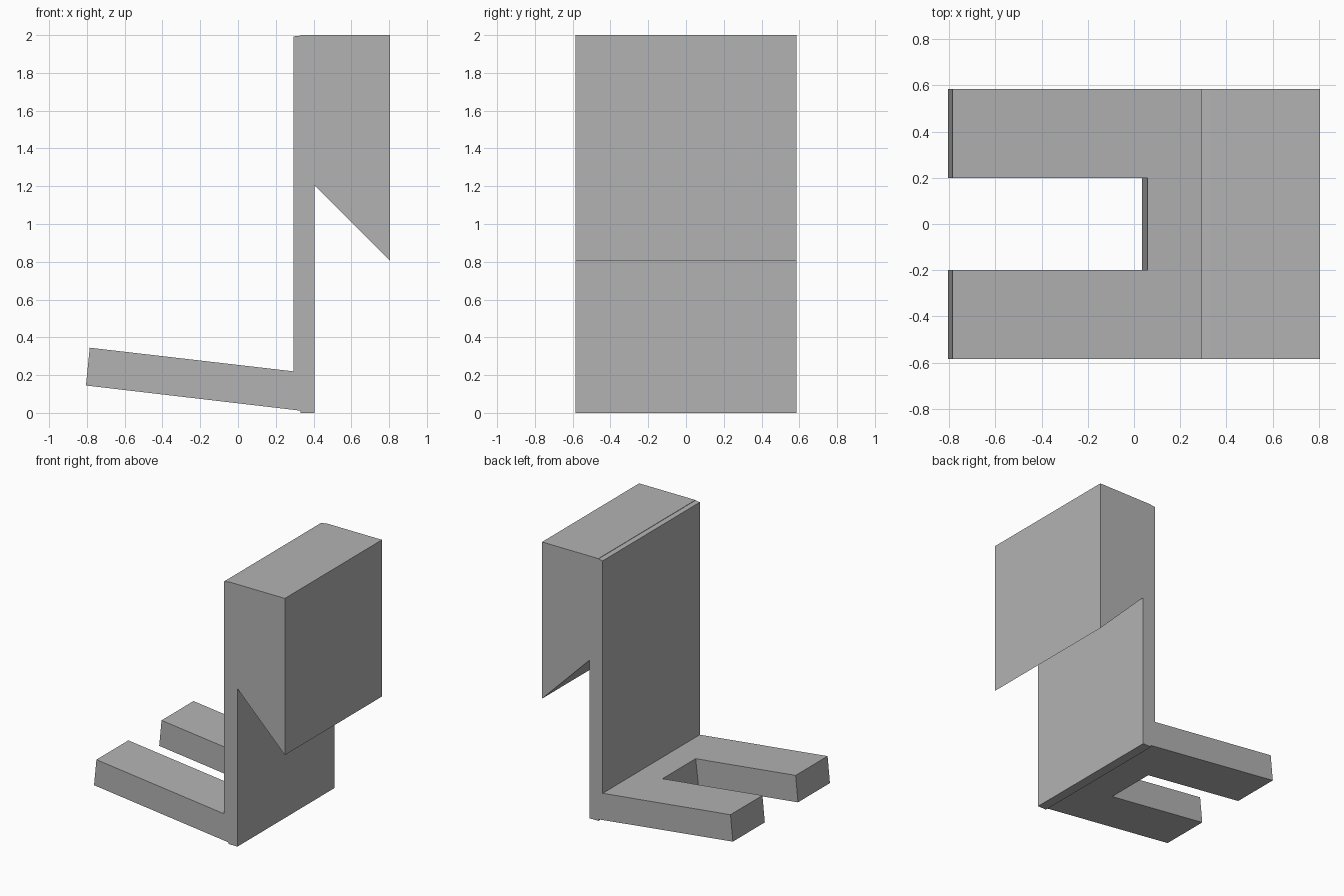
import bpy
import bmesh

if "Cube" in bpy.data.objects:
    bpy.data.objects.remove(bpy.data.objects["Cube"], do_unlink=True)

HALF_WIDTH = 0.585
HALF_SLOT = 0.2

grey = bpy.data.materials.new("plain grey")
grey.use_nodes = True
colour = (0.45, 0.45, 0.45, 1)
grey.diffuse_color = colour
grey.node_tree.nodes["Principled BSDF"].inputs["Base Color"].default_value = colour


def extrude_profile(name, points, half):
    """Solid made by sweeping an x-z outline across y."""
    bm = bmesh.new()
    face = bm.faces.new([bm.verts.new((x, -half, z)) for x, z in points])
    swept = bmesh.ops.extrude_face_region(bm, geom=[face])
    verts = [g for g in swept["geom"] if isinstance(g, bmesh.types.BMVert)]
    bmesh.ops.translate(bm, verts=verts, vec=(0, 2 * half, 0))
    bmesh.ops.recalc_face_normals(bm, faces=bm.faces)
    mesh = bpy.data.meshes.new(name)
    bm.to_mesh(mesh)
    bm.free()
    mesh.materials.append(grey)
    obj = bpy.data.objects.new(name, mesh)
    bpy.context.collection.objects.link(obj)
    return obj


# Upright plate with its hooked head and tilted foot, as one outline
bracket = extrude_profile("hooked_bracket", [
    (-0.805, 0.145), (0.33, 0.012), (0.33, 0), (0.405, 0),
    (0.405, 1.205), (0.805, 0.805), (0.805, 2), (0.33, 2),
    (0.33, 1.997), (0.293, 1.993), (0.293, 0.22), (-0.785, 0.345),
], HALF_WIDTH)

# Slot that splits the foot into two prongs, square to the tilted foot
slot = extrude_profile("foot_slot_cutter", [
    (-1, -0.1), (0.017, -0.1), (0.083, 0.45), (-1, 0.45),
], HALF_SLOT)
slot.hide_render = True
slot.display_type = 'WIRE'

cut = bracket.modifiers.new("foot slot", 'BOOLEAN')
cut.operation = 'DIFFERENCE'
cut.solver = 'EXACT'
cut.object = slot

# Bake the cut and drop the cutter
graph = bpy.context.evaluated_depsgraph_get()
baked = bpy.data.meshes.new_from_object(bracket.evaluated_get(graph))
bracket.modifiers.clear()
bracket.data = baked
bpy.data.objects.remove(slot, do_unlink=True)
